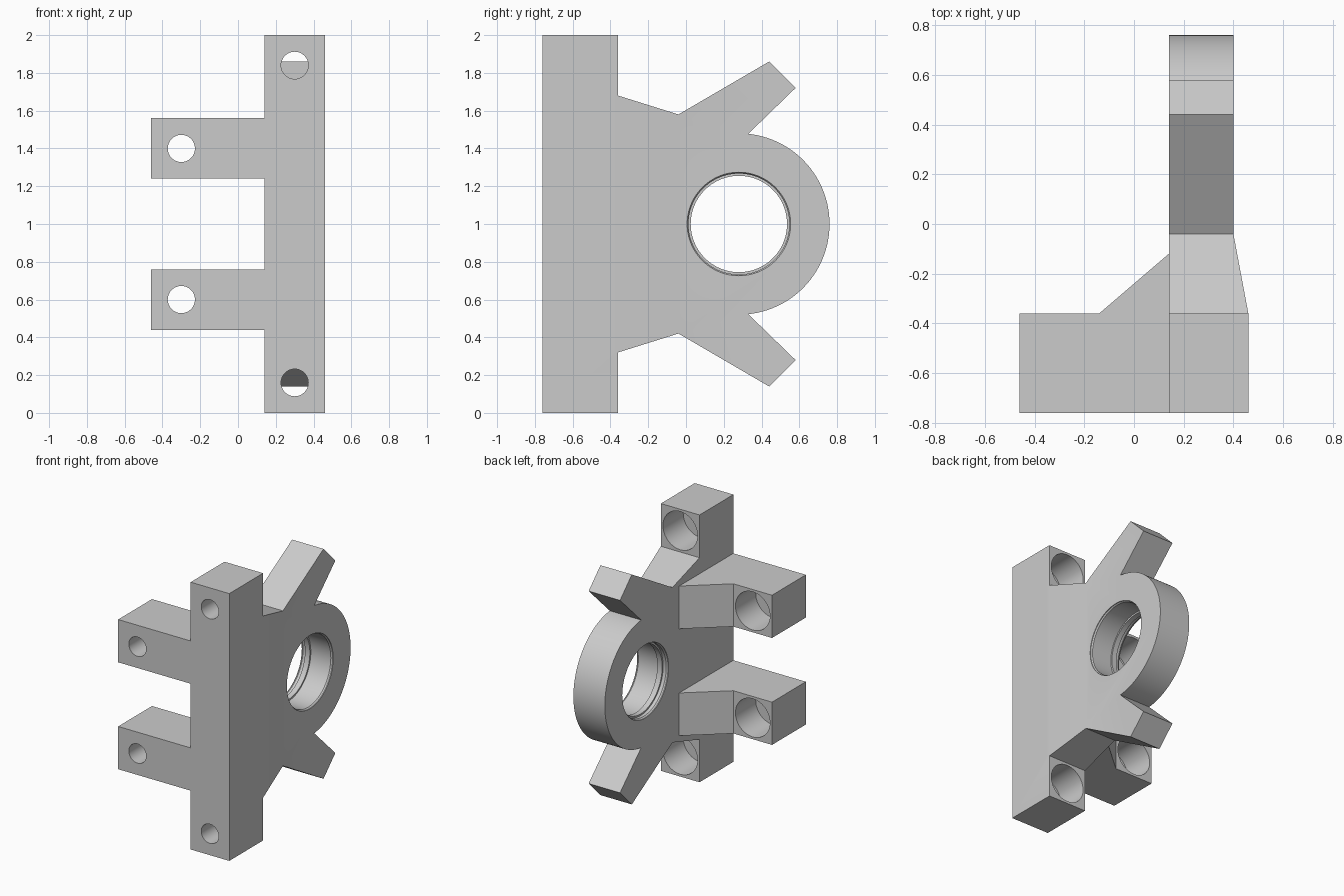
import bpy, bmesh, math
from mathutils import Vector

cube = bpy.data.objects.get("Cube")
if cube:
    bpy.data.objects.remove(cube, do_unlink=True)

grey = bpy.data.materials.new("plain grey")
grey.use_nodes = True
COLOUR = (0.6, 0.6, 0.6, 1)
grey.diffuse_color = COLOUR
grey.node_tree.nodes["Principled BSDF"].inputs["Base Color"].default_value = COLOUR

AXES = {"x": lambda u, v, w: (w, u, v),
        "y": lambda u, v, w: (u, w, v),
        "z": lambda u, v, w: (u, v, w)}


def to_object(name, bm):
    bmesh.ops.recalc_face_normals(bm, faces=bm.faces)
    mesh = bpy.data.meshes.new(name)
    bm.to_mesh(mesh)
    bm.free()
    mesh.materials.append(grey)
    ob = bpy.data.objects.new(name, mesh)
    bpy.context.collection.objects.link(ob)
    return ob


def prism(name, outline, axis, lo, hi):
    """Extrude a 2D outline along an axis."""
    bm = bmesh.new()
    place = AXES[axis]
    face = bm.faces.new([bm.verts.new(place(u, v, lo)) for u, v in outline])
    new = bmesh.ops.extrude_face_region(bm, geom=[face])["geom"]
    offset = Vector(place(0, 0, hi - lo))
    bmesh.ops.translate(bm, vec=offset, verts=[g for g in new if isinstance(g, bmesh.types.BMVert)])
    return to_object(name, bm)


def turned(name, profile, axis, u, v, sides):
    """Closed solid of revolution from (position, radius) pairs."""
    bm = bmesh.new()
    place = AXES[axis]
    rings = []
    for w, r in profile:
        angles = [2 * math.pi * i / sides for i in range(sides)]
        rings.append([bm.verts.new(place(u + r * math.cos(a), v + r * math.sin(a), w)) for a in angles])
    for a, b in zip(rings, rings[1:]):
        for i in range(sides):
            j = (i + 1) % sides
            bm.faces.new((a[i], a[j], b[j], b[i]))
    bm.faces.new(rings[0])
    bm.faces.new(rings[-1])
    return to_object(name, bm)


def combine(target, tool, operation):
    tool.hide_render = True
    mod = target.modifiers.new(operation, "BOOLEAN")
    mod.operation, mod.object, mod.solver = operation, tool, "EXACT"
    bpy.context.view_layer.objects.active = target
    bpy.ops.object.modifier_apply(modifier=mod.name)
    bpy.data.objects.remove(tool, do_unlink=True)


# Tall mounting post
FRONT, BACK, INNER, OUTER = -0.76, -0.36, 0.14, 0.46
bracket = prism("bearing_bracket", [(INNER, FRONT), (OUTER, FRONT), (OUTER, BACK), (INNER, BACK)], "z", 0, 2)

# Ring plate with two prongs, symmetric about z = 1
RING_Y, RING_R = 0.28, 0.48
upper = [(-0.40, 1.68), (BACK, 1.68), (-0.04, 1.58), (0.44, 1.86), (0.58, 1.72)]
start = math.acos(0.05 / RING_R)
arc = [(RING_Y + RING_R * math.cos(start * (1 - i / 32)), 1 + RING_R * math.sin(start * (1 - i / 32)))
       for i in range(33)]
half = upper + arc
outline = half + [(y, 2 - z) for y, z in reversed(half[:-1])]
plate = prism("ring_plate", outline, "x", INNER, 0.5)

# Taper the plate's web into the post
plan = [(INNER - 0.1, -0.5), (OUTER, -0.5), (OUTER, BACK), (0.40, -0.04), (0.40, 0.9), (INNER - 0.1, 0.9)]
combine(plate, prism("web_taper", plan, "z", -0.1, 2.1), "INTERSECT")
combine(bracket, plate, "UNION")

# Two side arms with gussets
arm = [(-0.46, FRONT), (0.15, FRONT), (0.15, -0.12), (INNER, -0.12), (-0.14, BACK), (-0.46, BACK)]
for z in (0.6, 1.4):
    combine(bracket, prism("side_arm", arm, "z", z - 0.16, z + 0.16), "UNION")

# Counterbored screw holes
screw = [(-0.9, 0.072), (-0.6, 0.072), (-0.6, 0.143), (-0.2, 0.143)]
for x, z, end in ((0.3, 0.16, -0.34), (0.3, 1.84, -0.34), (-0.3, 0.6, -0.34), (-0.3, 1.4, -0.34)):
    combine(bracket, turned("screw_cutter", screw[:-1] + [(end, 0.143)], "y", x, z, 48), "DIFFERENCE")

# Bearing bore with chamfered mouths and a retaining lip
bore = [(0.10, 0.274), (0.145, 0.274), (0.155, 0.267), (0.18, 0.267), (0.18, 0.255), (0.22, 0.255),
        (0.22, 0.267), (0.385, 0.267), (0.395, 0.274), (0.45, 0.274)]
combine(bracket, turned("bore_cutter", bore, "x", RING_Y, 1, 96), "DIFFERENCE")

# Smooth the round surfaces, keep edges crisp
bpy.ops.object.select_all(action="DESELECT")
bracket.select_set(True)
bpy.context.view_layer.objects.active = bracket
bpy.ops.object.shade_smooth_by_angle(angle=math.radians(15))
